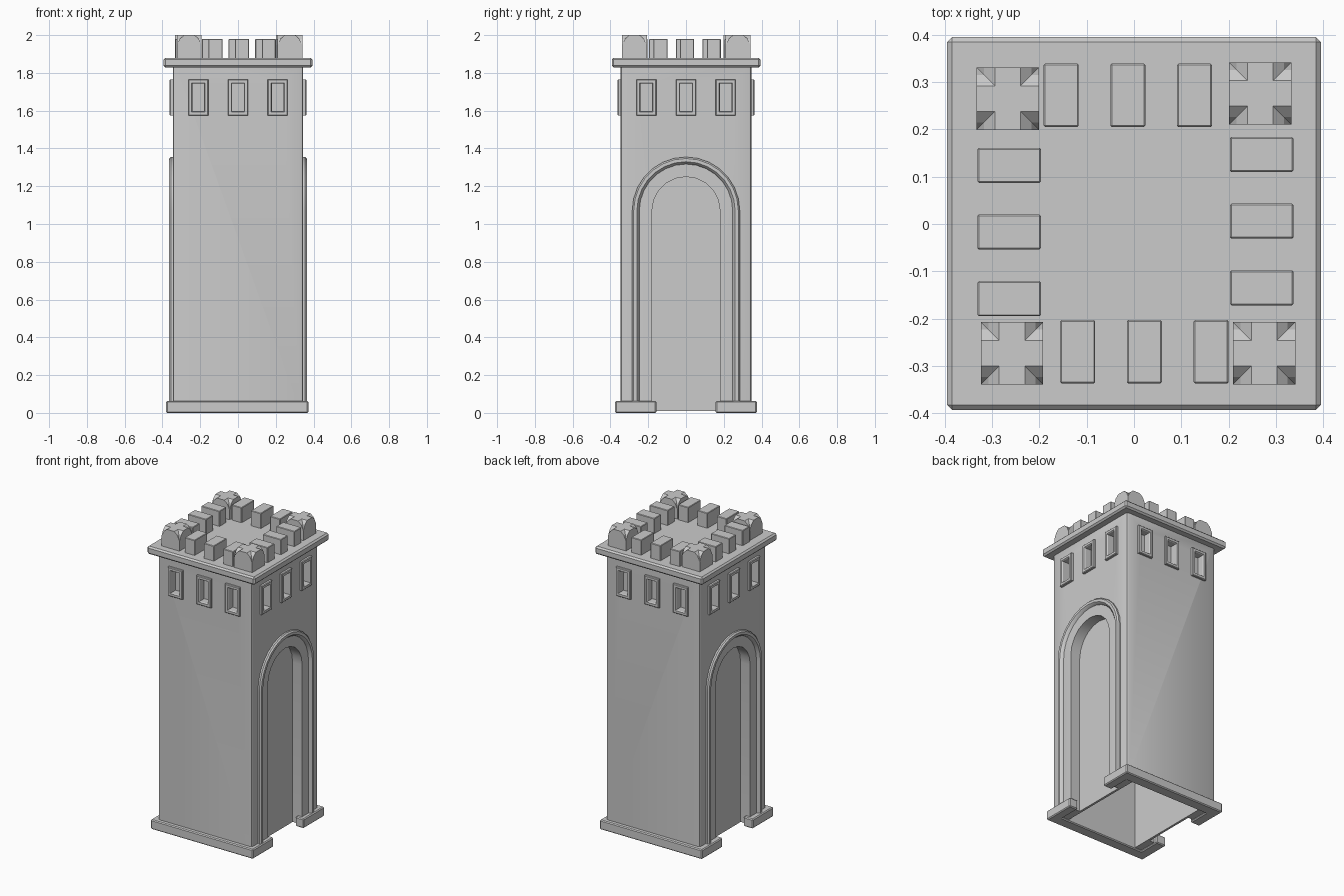
import bpy, bmesh, math
from mathutils import Matrix, Vector

cube = bpy.data.objects.get("Cube")
if cube:
    bpy.data.objects.remove(cube, do_unlink=True)

stone = bpy.data.materials.new("grey_stone")
stone.use_nodes = True
stone.diffuse_color = (0.6, 0.6, 0.6, 1)
stone.node_tree.nodes["Principled BSDF"].inputs["Base Color"].default_value = (0.6, 0.6, 0.6, 1)


def finish(name, bm):
    bmesh.ops.recalc_face_normals(bm, faces=bm.faces)
    mesh = bpy.data.meshes.new(name)
    bm.to_mesh(mesh)
    bm.free()
    mesh.materials.append(stone)
    obj = bpy.data.objects.new(name, mesh)
    bpy.context.collection.objects.link(obj)
    return obj


def add_box(bm, lo, hi, rot=Matrix()):
    lo, hi = Vector(lo), Vector(hi)
    size = Matrix.Diagonal((*(hi - lo), 1))
    bmesh.ops.create_cube(bm, size=1, matrix=rot @ Matrix.Translation((lo + hi) / 2) @ size)


def bevel(bm, width, rule=lambda e: True, segments=1):
    bm.normal_update()
    edges = [e for e in bm.edges if rule(e) and e.calc_face_angle(0) > 0.5]
    bmesh.ops.bevel(bm, geom=edges, offset=width, segments=segments, affect='EDGES', profile=0.5)


def loft(bm, rings, closed, wrap, rot=Matrix()):
    """Skin rings of points; closed joins each ring, wrap joins last ring to first."""
    rows = [[bm.verts.new(rot @ Vector(p)) for p in ring] for ring in rings]
    n, m = len(rows[0]), len(rows)
    for i in range(m if wrap else m - 1):
        a, b = rows[i], rows[(i + 1) % m]
        for j in range(n if closed else n - 1):
            k = (j + 1) % n
            bm.faces.new((a[j], a[k], b[k], b[j]))
    if not wrap:
        bm.faces.new(rows[0][::-1])
        bm.faces.new(rows[-1])
    if not closed:
        bm.faces.new([r[0] for r in rows])
        bm.faces.new([r[-1] for r in rows])


def arch(half, x, z0, steps=14, spring=1.07):
    curve = [(x, half * math.cos(math.pi * i / steps), spring + half * math.sin(math.pi * i / steps))
             for i in range(steps + 1)]
    return [(x, half, z0)] + curve + [(x, -half, z0)]


def rect(w, h, x, y, z=1.67):
    return [(x, y + a * w, z + b * h) for a, b in ((-1, -1), (1, -1), (1, 1), (-1, 1))]


sides = [Matrix.Rotation(math.radians(a), 4, 'Z') for a in (0, 90, 180, 270)]
window_offsets = (-0.21, 0, 0.21)

# Hollow tower walls with recessed arches and windows
bm = bmesh.new()
add_box(bm, (-0.345, -0.347, 0.01), (0.345, 0.347, 1.84))
bevel(bm, 0.015, lambda e: abs(e.verts[0].co.z - e.verts[1].co.z) > 1, 2)
walls = finish("tower_walls", bm)

bm = bmesh.new()
add_box(bm, (-0.26, -0.3, -0.1), (0.26, 0.3, 1.8))
for i, rot in enumerate(sides):
    if i % 2 == 0:
        loft(bm, [arch(0.18, 0.275, -0.1, 10), arch(0.18, 0.5, -0.1, 10)], True, False, rot)
    for y in window_offsets:
        add_box(bm, (0.31, y - 0.031, 1.597), (0.5, y + 0.031, 1.743), rot)
cutter = finish("recess_cutter", bm)
cutter.hide_render = True

mod = walls.modifiers.new("recesses", 'BOOLEAN')
mod.operation, mod.solver, mod.object = 'DIFFERENCE', 'EXACT', cutter
bpy.context.view_layer.update()
cut_mesh = bpy.data.meshes.new_from_object(walls.evaluated_get(bpy.context.evaluated_depsgraph_get()))
walls.modifiers.clear()
walls.data = cut_mesh
bpy.data.objects.remove(cutter, do_unlink=True)
smooth_parts = [walls]

# Raised arch trims on the two gate sides
for name, rot in (("left_arch_trim", sides[0]), ("right_arch_trim", sides[2])):
    bm = bmesh.new()
    section = ((0.285, 0.33), (0.285, 0.356), (0.277, 0.365), (0.26, 0.365), (0.25, 0.355), (0.243, 0.33))
    loft(bm, [arch(h, x, 0.03) for h, x in section], False, True, rot)
    smooth_parts.append(finish(name, bm))

# Window frames, three on each side
for name, rot in zip(("left", "back", "right", "front"), sides):
    bm = bmesh.new()
    for y in window_offsets:
        section = ((0.053, 0.096, 0.335), (0.053, 0.096, 0.358), (0.049, 0.092, 0.362),
                   (0.035, 0.077, 0.362), (0.031, 0.073, 0.356), (0.031, 0.073, 0.335))
        loft(bm, [rect(w, h, x, y) for w, h, x in section], True, True, rot)
    finish(name + "_window_frames", bm)

# Plinth: two C-shaped halves, open at the gates
for name, s in (("back_plinth", 1), ("front_plinth", -1)):
    bm = bmesh.new()
    outline = [(-0.38, 0.157), (-0.38, 0.375), (0.372, 0.375), (0.372, 0.157),
               (0.31, 0.157), (0.31, 0.3), (-0.31, 0.3), (-0.31, 0.157)]
    loft(bm, [[(x, s * y, z) for x, y in outline] for z in (0, 0.063)], True, False)
    bevel(bm, 0.006)
    finish(name, bm)

# Overhanging roof slab
bm = bmesh.new()
add_box(bm, (-0.395, -0.393, 1.828), (0.395, 0.395, 1.88))
bevel(bm, 0.01)
finish("roof_slab", bm)

# Battlement blocks, slightly staggered along each edge
rows = {"back": (False, 0.272, -0.013), "front": (False, -0.27, 0.022),
        "right": (True, -0.264, -0.017), "left": (True, 0.27, 0.006)}
for name, (along_y, edge, shift) in rows.items():
    bm = bmesh.new()
    for step in (-0.141, 0, 0.141):
        c = (edge, shift + step) if along_y else (shift + step, edge)
        hx, hy = (0.067, 0.037) if along_y else (0.037, 0.067)
        add_box(bm, (c[0] - hx, c[1] - hy, 1.87), (c[0] + hx, c[1] + hy, 1.98))
    bevel(bm, 0.003)
    finish(name + "_battlements", bm)

# Corner turrets: block topped with two crossing barrel gables
corners = {"back_right": (-0.267, 0.265), "back_left": (0.267, 0.276),
           "front_right": (-0.258, -0.273), "front_left": (0.275, -0.273)}
half = [(0.066, 1.945), (0.05, 1.98), (0.027, 2.0)]
gable = half + [(-y, z) for y, z in reversed(half)]
for name, (cx, cy) in corners.items():
    bm = bmesh.new()
    add_box(bm, (cx - 0.066, cy - 0.066, 1.87), (cx + 0.066, cy + 0.066, 1.945))
    for rot in sides[:2]:
        place = Matrix.Translation((cx, cy, 0)) @ rot
        loft(bm, [[(x, y, z) for y, z in gable] for x in (-0.066, 0.066)], True, False, place)
    finish(name + "_turret", bm)

# Smooth shading with sharp edges kept on the walls and arch trims
bpy.context.view_layer.update()
for obj in bpy.context.scene.objects:
    obj.select_set(obj in smooth_parts)
bpy.context.view_layer.objects.active = walls
bpy.ops.object.shade_smooth_by_angle(angle=math.radians(30))
